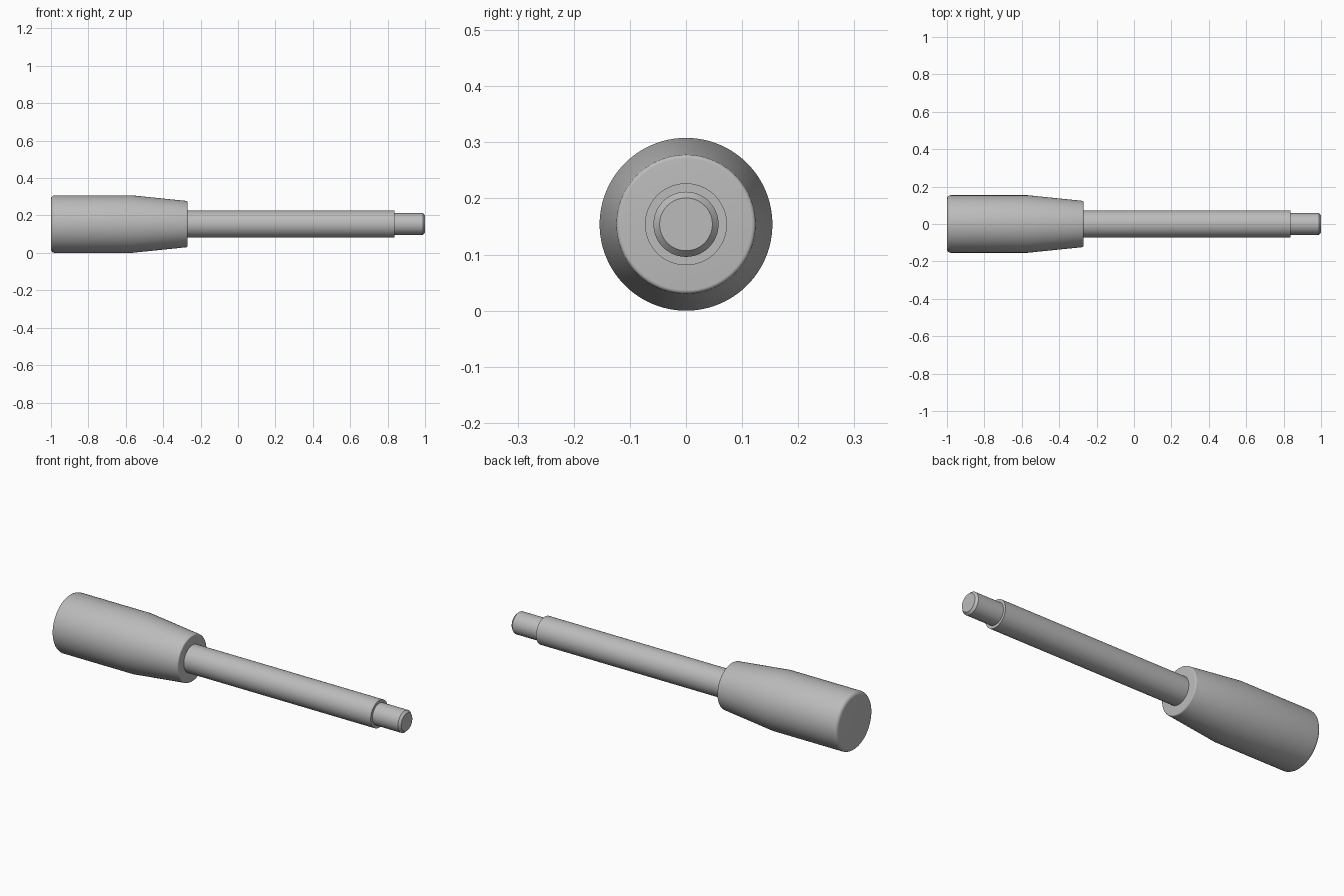
import bpy, bmesh, math

default = bpy.data.objects.get("Cube")
if default:
    bpy.data.objects.remove(default, do_unlink=True)

AXIS_Z = 0.154
SIDES = 96

grey = bpy.data.materials.new("plain_grey")
grey.use_nodes = True
colour = (0.5, 0.5, 0.5, 1)
grey.diffuse_color = colour
grey.node_tree.nodes["Principled BSDF"].inputs["Base Color"].default_value = colour


def fillet(x, r, size, start, end, steps=5):
    """Profile points of a rounded corner centred on (x, r)."""
    angles = [math.radians(start + (end - start) * i / steps) for i in range(steps + 1)]
    return [(x + size * math.cos(a), r + size * math.sin(a)) for a in angles]


def turned(name, profile):
    """Solid of revolution about the long axis from (x, radius) points."""
    bm = bmesh.new()
    rings = []
    for x, r in profile:
        ring = []
        for i in range(SIDES):
            a = math.tau * i / SIDES
            ring.append(bm.verts.new((x, r * math.cos(a), r * math.sin(a))))
        rings.append(ring)
    for a, b in zip(rings, rings[1:]):
        for i in range(SIDES):
            j = (i + 1) % SIDES
            bm.faces.new((a[i], a[j], b[j], b[i]))
    bm.faces.new(rings[0])
    bm.faces.new(rings[-1])
    bmesh.ops.recalc_face_normals(bm, faces=bm.faces)
    mesh = bpy.data.meshes.new(name)
    bm.to_mesh(mesh)
    bm.free()
    mesh.materials.append(grey)
    obj = bpy.data.objects.new(name, mesh)
    obj.location.z = AXIS_Z
    bpy.context.collection.objects.link(obj)
    bpy.ops.object.select_all(action='DESELECT')
    obj.select_set(True)
    bpy.context.view_layer.objects.active = obj
    bpy.ops.object.shade_smooth_by_angle(angle=math.radians(30))
    return obj


# Handle grip: rounded butt, straight barrel, tapered nose
grip = fillet(-0.98, 0.134, 0.02, 180, 90)
grip += [(-0.57, 0.154)]
grip += fillet(-0.277, 0.117, 0.007, 84, 0)
turned("grip", grip)

# Long shaft seated in the grip
turned("shaft", [(-0.3, 0.073), (0.837, 0.073)])

# Stepped end pin with a chamfered end
turned("end_pin", [(0.82, 0.058), (0.988, 0.058), (1.0, 0.047)])
